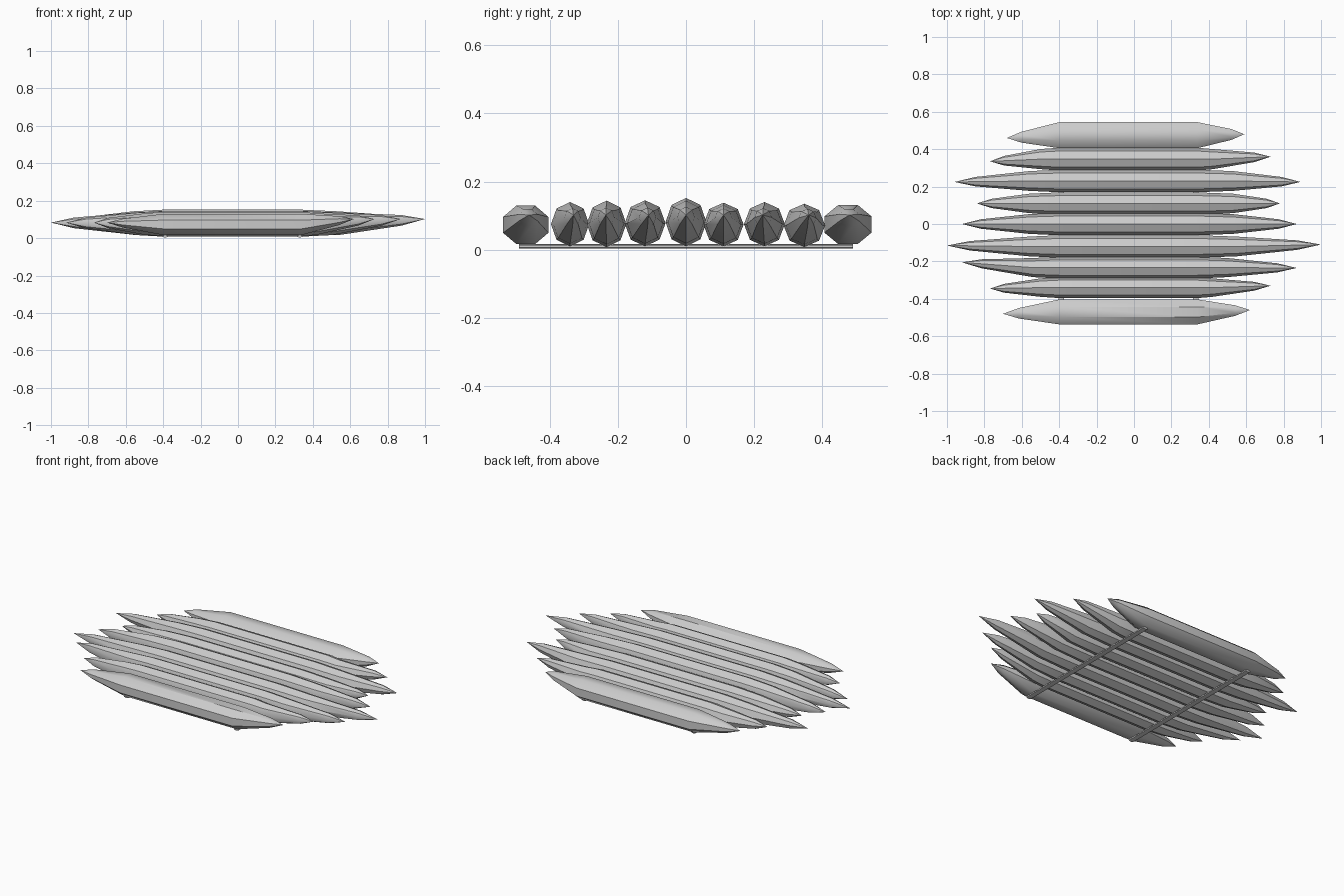
import bpy, bmesh, math

if "Cube" in bpy.data.objects:
    bpy.data.objects.remove(bpy.data.objects["Cube"])

def smooth(ob, angle=40):
    bpy.ops.object.select_all(action='DESELECT')
    ob.select_set(True)
    bpy.context.view_layer.objects.active = ob
    bpy.ops.object.shade_smooth_by_angle(angle=math.radians(angle))

def loft(name, rings, sides, turn=0.0):
    """Skin a chain of rings (x, y, z, half width, half height) along x; zero width makes a tip."""
    bm = bmesh.new()
    loops = []
    for x, y, z, w, h in rings:
        if w == 0:
            loops.append([bm.verts.new((x, y, z))])
            continue
        loops.append([bm.verts.new((x, y + w * math.cos(turn + math.tau * i / sides),
                                    z + h * math.sin(turn + math.tau * i / sides)))
                      for i in range(sides)])
    for a, b in zip(loops, loops[1:]):
        for i in range(sides):
            j = (i + 1) % sides
            face = [a[i % len(a)], a[j % len(a)], b[j % len(b)], b[i % len(b)]]
            bm.faces.new(list(dict.fromkeys(face)))
    bmesh.ops.recalc_face_normals(bm, faces=bm.faces)
    me = bpy.data.meshes.new(name)
    bm.to_mesh(me)
    bm.free()
    ob = bpy.data.objects.new(name, me)
    bpy.context.collection.objects.link(ob)
    return ob

# Logs: y, half width, bottom z, top z, left tip x/y, left shoulder, right shoulder, right tip x/y
logs = [
    (0.475, 0.075, 0.012, 0.136, -0.68, 0.46, -0.40, 0.34, 0.59, 0.48),
    (0.347, 0.061, 0.008, 0.135, -0.77, 0.335, -0.50, 0.42, 0.73, 0.36),
    (0.230, 0.060, 0.010, 0.140, -0.96, 0.225, -0.56, 0.53, 0.89, 0.225),
    (0.110, 0.059, 0.010, 0.138, -0.84, 0.11, -0.56, 0.53, 0.78, 0.11),
    (0.000, 0.060, 0.010, 0.152, -0.92, 0.00, -0.56, 0.53, 0.87, 0.00),
    (-0.120, 0.060, 0.010, 0.145, -1.00, -0.115, -0.56, 0.55, 1.00, -0.11),
    (-0.233, 0.058, 0.008, 0.144, -0.92, -0.205, -0.54, 0.50, 0.87, -0.235),
    (-0.340, 0.056, 0.010, 0.140, -0.77, -0.345, -0.50, 0.42, 0.73, -0.33),
    (-0.470, 0.072, 0.012, 0.134, -0.70, -0.48, -0.40, 0.34, 0.62, -0.46),
]
for n, (y, w, z0, z1, lx, ly, ls, rs, rx, ry) in enumerate(logs):
    z, h = (z0 + z1) / 2, (z1 - z0) / 2

    def end(tip_x, tip_y, tip_z, shoulder, core):
        rings = [(tip_x, tip_y, tip_z, 0, 0)]
        # tapering rings between tip and shoulder
        t = 0.28
        rings.append((tip_x + (shoulder - tip_x) * t, tip_y + (y - tip_y) * t,
                      tip_z + (z - tip_z) * t, w * 0.42, h * 0.42))
        if abs(shoulder - core) > 0.03:
            rings.append((shoulder, y, z, w * 0.88, h * 0.88))
        rings.append((core, y, z, w, h))
        return rings

    left = end(lx, ly, 0.083, ls, -0.40)
    right = end(rx, ry, 0.102, rs, 0.34)
    smooth(loft(f"log_{n + 1}", left + right[::-1], 8, math.pi / 8 if n in (0, 8) else 0.0))

# Two thin lashing rods running under all the logs
for name, x in (("rear_lashing", -0.39), ("fore_lashing", 0.33)):
    bpy.ops.mesh.primitive_cylinder_add(vertices=6, radius=1, depth=1.0, location=(x, 0, 0.010),
                                        rotation=(math.pi / 2, 0, 0))
    rod = bpy.context.object
    rod.name = name
    rod.scale = (0.017, 0.007, 0.98)
    smooth(rod)
